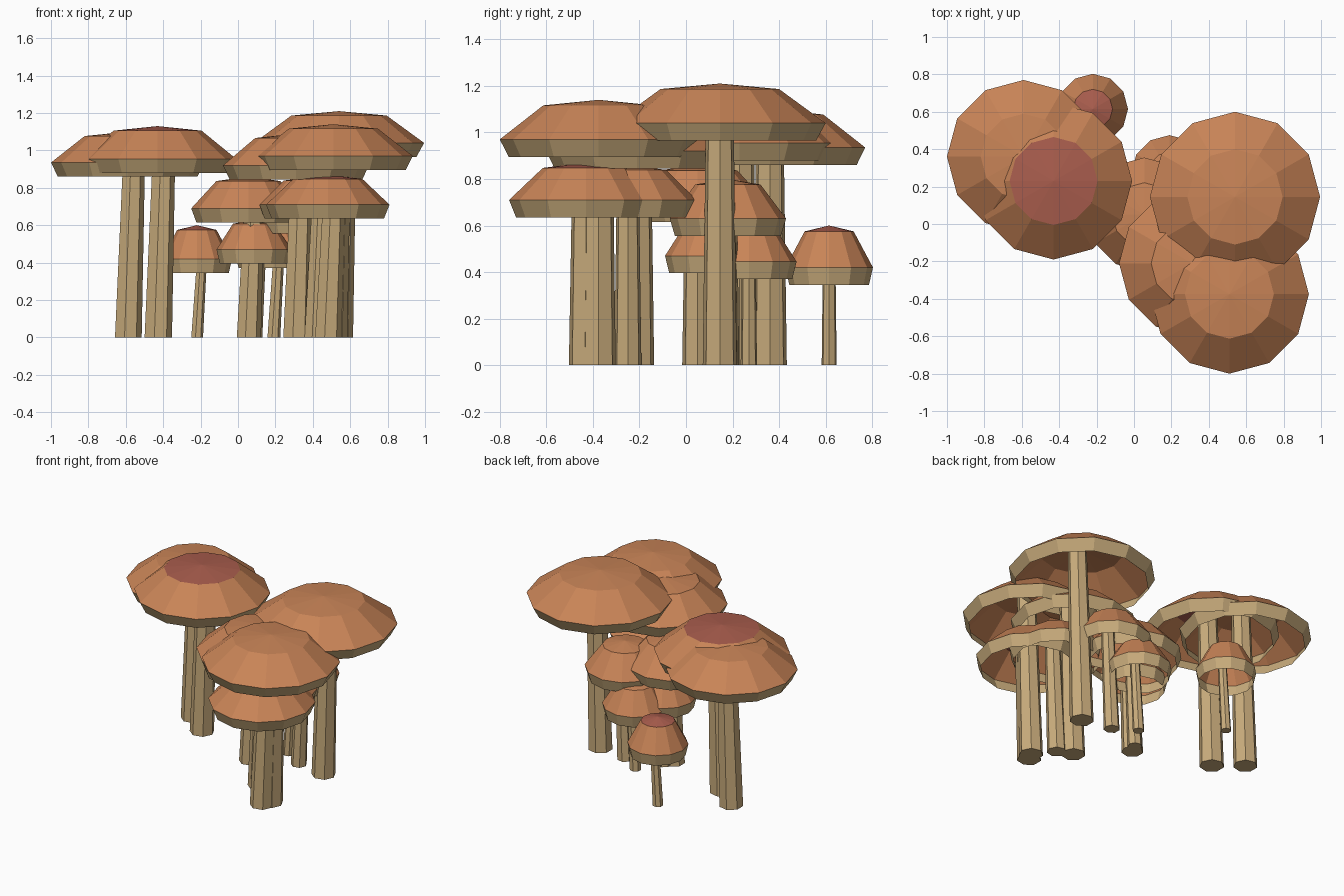
import bpy
import bmesh
from math import cos, sin, tau

cube = bpy.data.objects.get("Cube")
if cube:
    bpy.data.objects.remove(cube, do_unlink=True)


def make_material(name, colour):
    mat = bpy.data.materials.new(name)
    mat.use_nodes = True
    mat.diffuse_color = (*colour, 1)
    mat.node_tree.nodes["Principled BSDF"].inputs["Base Color"].default_value = (*colour, 1)
    return mat


orange = make_material("cap orange", (0.58, 0.23, 0.095))
red = make_material("cap centre red", (0.40, 0.11, 0.075))
tan = make_material("stem tan", (0.58, 0.41, 0.20))

CAP_SIDES = 12
STEM_SIDES = 7
BAND = 0.075
LEAN = 0.035


def add_ring(bm, sides, x, y, z, radius):
    return [bm.verts.new((x + radius * cos(tau * i / sides),
                          y + radius * sin(tau * i / sides), z))
            for i in range(sides)]


def bridge(bm, lower, upper, material_index=0):
    count = len(lower)
    for i in range(count):
        j = (i + 1) % count
        face = bm.faces.new((lower[i], lower[j], upper[j], upper[i]))
        face.material_index = material_index


def finish(bm, name, materials):
    mesh = bpy.data.meshes.new(name)
    bm.to_mesh(mesh)
    bm.free()
    for mat in materials:
        mesh.materials.append(mat)
    obj = bpy.data.objects.new(name, mesh)
    bpy.context.collection.objects.link(obj)


def make_cap(name, x, y, radius, rim, top, centre):
    # Open shell: pale lower band, sloping side and a shallow centre fan
    bm = bmesh.new()
    shoulder = top - 0.14 * (top - rim)
    edge = add_ring(bm, CAP_SIDES, x, y, rim - BAND, radius * 0.91)
    widest = add_ring(bm, CAP_SIDES, x, y, rim, radius)
    inner = add_ring(bm, CAP_SIDES, x, y, shoulder, radius * 0.56)
    apex = bm.verts.new((x, y, top))
    bridge(bm, edge, widest, 1)
    bridge(bm, widest, inner, 0)
    for i in range(CAP_SIDES):
        face = bm.faces.new((inner[i], inner[(i + 1) % CAP_SIDES], apex))
        face.material_index = 2
    finish(bm, name + "_cap", (orange, tan, centre))
    return shoulder


def make_stem(name, x, y, height, radius):
    # Slightly leaning, tapered stem that ends inside the cap
    bm = bmesh.new()
    foot = add_ring(bm, STEM_SIDES, x, y, 0, radius)
    head = add_ring(bm, STEM_SIDES, x + LEAN, y, height, radius * 0.8)
    bridge(bm, foot, head)
    bm.faces.new(foot[::-1])
    bm.faces.new(head)
    finish(bm, name + "_stem", (tan,))


# name, x, y, cap radius, rim height, top height, stem radius, centre colour
mushrooms = [
    ("tallest", 0.54, 0.145, 0.455, 1.04, 1.21, 0.075, orange),
    ("front_large", 0.51, -0.375, 0.425, 0.97, 1.14, 0.075, orange),
    ("middle_large", 0.31, -0.21, 0.39, 0.92, 1.09, 0.075, orange),
    ("right_large", -0.43, 0.23, 0.42, 0.955, 1.13, 0.077, red),
    ("right_back_large", -0.59, 0.36, 0.41, 0.935, 1.10, 0.075, orange),
    ("front_low", 0.48, -0.43, 0.33, 0.71, 0.87, 0.075, red),
    ("middle_low", 0.41, -0.25, 0.295, 0.71, 0.86, 0.06, orange),
    ("centre_medium", 0.055, 0.05, 0.305, 0.69, 0.86, 0.068, orange),
    ("left_medium", 0.33, 0.18, 0.25, 0.63, 0.80, 0.05, orange),
    ("centre_small", 0.085, 0.11, 0.2, 0.47, 0.63, 0.045, orange),
    ("left_small", 0.19, 0.27, 0.205, 0.445, 0.61, 0.036, orange),
    ("back_small", -0.22, 0.615, 0.188, 0.42, 0.6, 0.033, red),
]

for name, x, y, radius, rim, top, stem_radius, centre in mushrooms:
    shoulder = make_cap(name, x, y, radius, rim, top, centre)
    make_stem(name, x, y, shoulder - 0.01, stem_radius)
